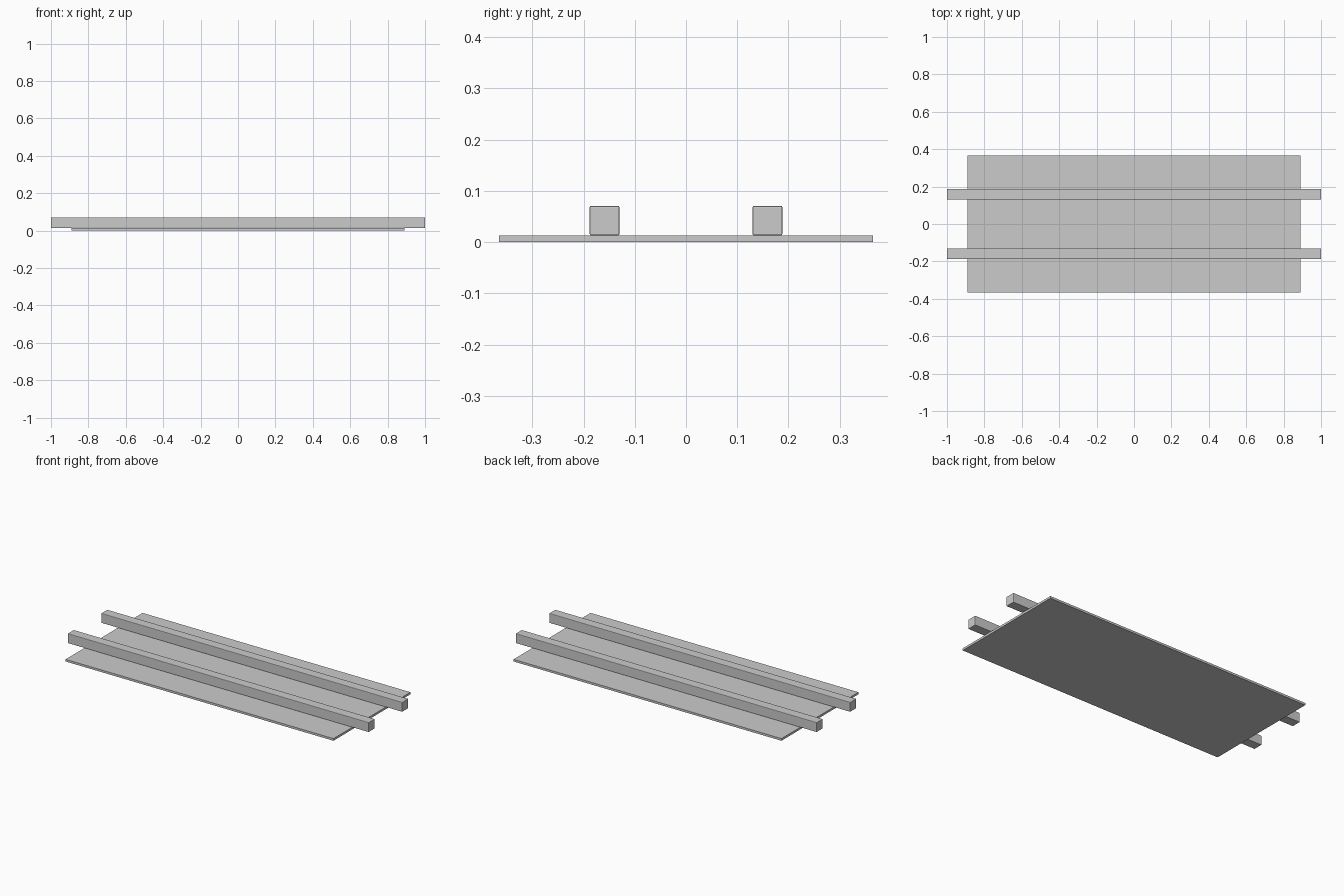
import bpy

cube = bpy.data.objects.get("Cube")
if cube:
    bpy.data.objects.remove(cube, do_unlink=True)

# Single plain grey
grey = bpy.data.materials.new("plain_grey")
grey.use_nodes = True
colour = (0.6, 0.6, 0.6, 1)
grey.diffuse_color = colour
grey.node_tree.nodes["Principled BSDF"].inputs["Base Color"].default_value = colour


def box(name, size, centre, bevel=0):
    bpy.ops.mesh.primitive_cube_add(size=1, location=centre)
    obj = bpy.context.object
    obj.name = name
    obj.scale = size
    bpy.ops.object.transform_apply(location=False, rotation=False, scale=True)
    obj.data.materials.append(grey)
    if bevel:
        mod = obj.modifiers.new("soft_edges", 'BEVEL')
        mod.width = bevel
        mod.segments = 2
    return obj


# Thin flat panel at the bottom
PANEL_H = 0.013
box("panel", (1.78, 0.73, PANEL_H), (0, 0, PANEL_H / 2))

# Two long rails resting on the panel
RAIL = 0.058
for name, side in (("front_rail", -1), ("back_rail", 1)):
    box(name, (2, RAIL, RAIL), (0, side * 0.159, PANEL_H + RAIL / 2), 0.003)
